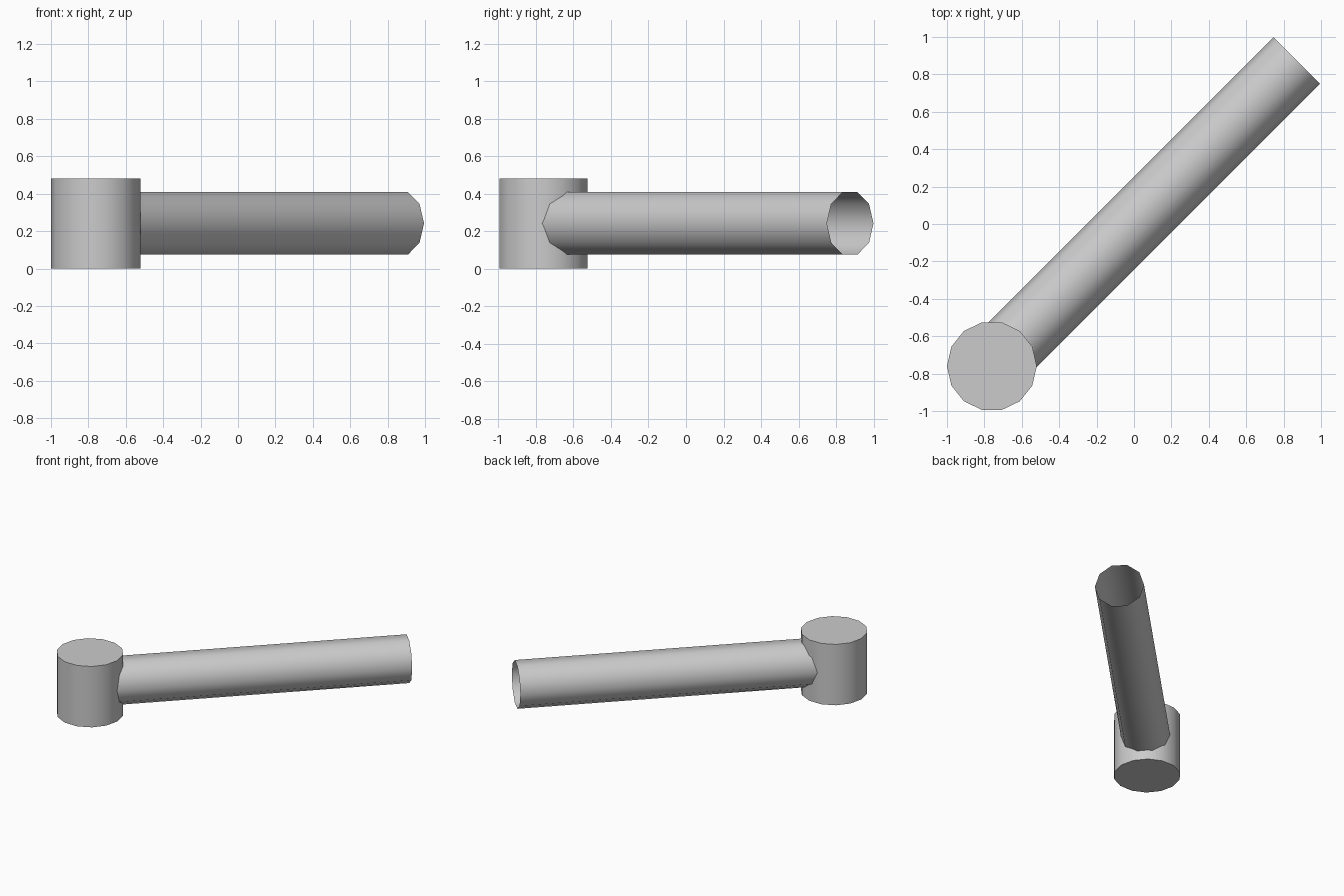
import bpy, math
from mathutils import Matrix, Vector

if "Cube" in bpy.data.objects:
    bpy.data.objects.remove(bpy.data.objects["Cube"])

grey = bpy.data.materials.new("plain grey")
grey.diffuse_color = (0.6, 0.6, 0.6, 1)
grey.use_nodes = True
grey.node_tree.nodes["Principled BSDF"].inputs["Base Color"].default_value = grey.diffuse_color


def finish(name):
    ob = bpy.context.object
    ob.name = name
    ob.data.materials.append(grey)
    bpy.ops.object.shade_smooth_by_angle(angle=math.radians(50))
    return ob


# Upright 14-sided drum, corner pointing along x
bpy.ops.mesh.primitive_cylinder_add(vertices=14, radius=0.24, depth=0.48,
                                    end_fill_type='NGON')
drum = finish("upright_drum")
drum.data.transform(Matrix.Translation((-0.76, -0.76, 0.24))
                    @ Matrix.Rotation(math.pi / 2, 4, 'Z'))

# Open 10-sided tube running diagonally out of the drum
start = Vector((-0.76, -0.757, 0.2415))
end = Vector((0.87, 0.875, 0.2415))
axis = (end - start).normalized()
side = axis.cross(Vector((0, 0, 1)))
up = side.cross(axis)
frame = Matrix((side, up, axis)).transposed().to_4x4()
bpy.ops.mesh.primitive_cylinder_add(vertices=10, radius=0.176,
                                    depth=(end - start).length,
                                    end_fill_type='NOTHING')
tube = finish("open_tube")
# Turn so a corner lies in the horizontal plane, then lay it along the axis
tube.data.transform(Matrix.Translation((start + end) / 2) @ frame
                    @ Matrix.Rotation(math.pi / 2, 4, 'Z'))
